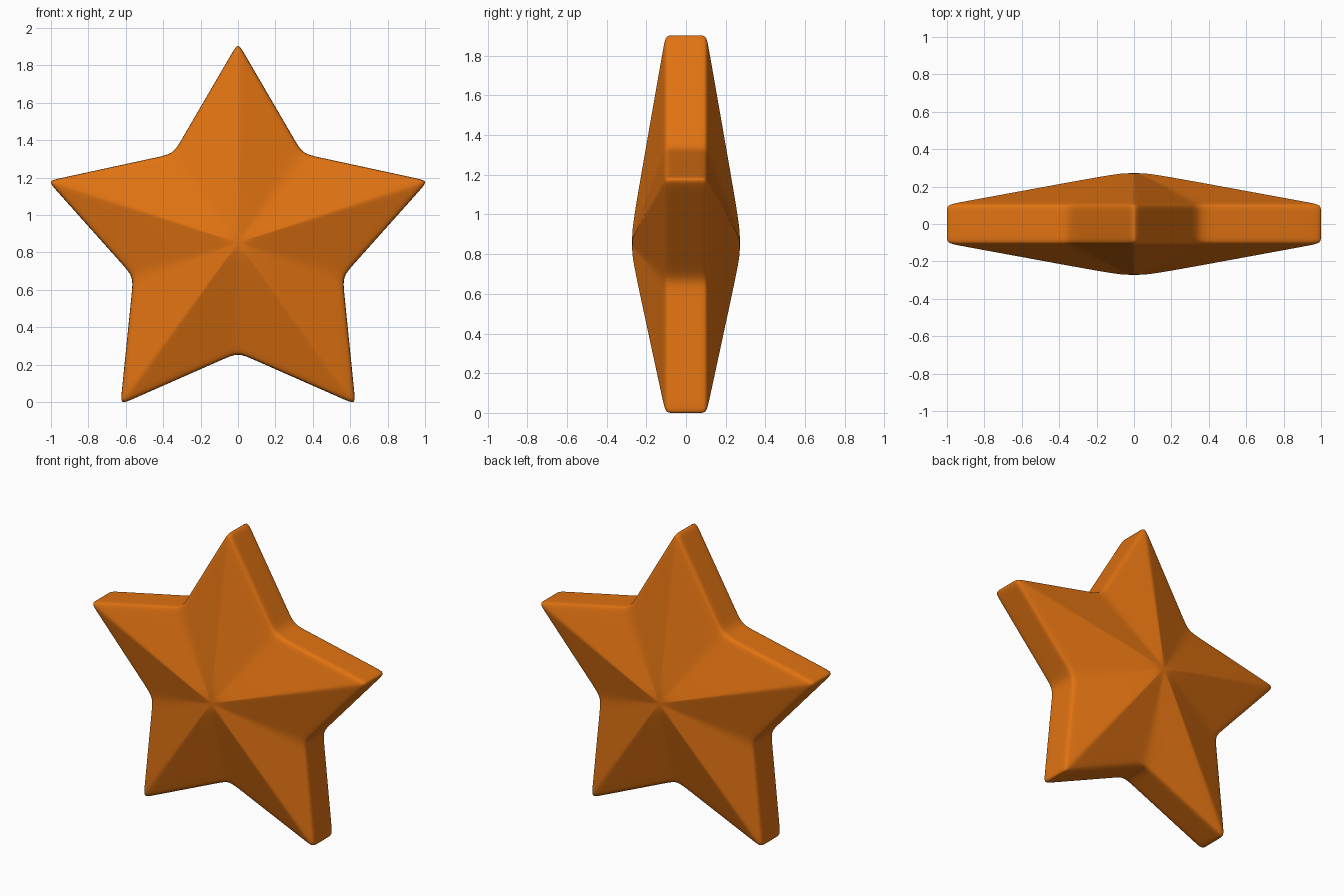
import bpy, bmesh, math
from mathutils import Vector

if "Cube" in bpy.data.objects:
    bpy.data.objects.remove(bpy.data.objects["Cube"])

TIP_R, VALLEY_R, CENTRE_Z = 1.069, 0.588, 0.852
RIM_Y, PEAK_Y = 0.103, 0.287

orange = bpy.data.materials.new("orange")
orange.diffuse_color = (0.75, 0.17, 0.006, 1)
orange.use_nodes = True
orange.node_tree.nodes["Principled BSDF"].inputs["Base Color"].default_value = orange.diffuse_color

# Star outline, with extra points beside each corner to keep the rounding tight
corners = []
for i in range(10):
    a = i * math.pi / 5
    r = VALLEY_R if i % 2 else TIP_R
    corners.append(Vector((r * math.sin(a), r * math.cos(a))))
outline = []
for i in range(10):
    p, q = corners[i], corners[(i + 1) % 10]
    fractions = (0, 0.09, 0.5, 0.88) if i % 2 == 0 else (0, 0.12, 0.5, 0.91)
    outline += [p.lerp(q, f) for f in fractions]

# Rings as (scale, depth): front face, rim wall, back face
face = [(0.05, 0.271), (0.12, 0.2645)]
face += [(t, PEAK_Y + (RIM_Y - PEAK_Y) * t) for t in (0.5, 0.94, 1.0)]
wall = [(1.0, 0.065)]
half = face + wall
profile = [(t, -y) for t, y in half] + [(t, y) for t, y in reversed(half)]

bm = bmesh.new()
rings = [[bm.verts.new((p.x * t, y, CENTRE_Z + p.y * t)) for p in outline]
         for t, y in profile]
n = len(outline)
for a, b in zip(rings, rings[1:]):
    for j in range(n):
        k = (j + 1) % n
        bm.faces.new((a[j], a[k], b[k], b[j]))

# Soft peaks on both sides
for ring, y in ((rings[0], -0.272), (rings[-1], 0.272)):
    peak = bm.verts.new((0, y, CENTRE_Z))
    for j in range(n):
        bm.faces.new((peak, ring[j], ring[(j + 1) % n]))
bmesh.ops.recalc_face_normals(bm, faces=bm.faces)
for f in bm.faces:
    f.smooth = True

mesh = bpy.data.meshes.new("star")
bm.to_mesh(mesh)
bm.free()
mesh.materials.append(orange)
star = bpy.data.objects.new("star", mesh)
bpy.context.collection.objects.link(star)
sub = star.modifiers.new("rounding", 'SUBSURF')
sub.levels = sub.render_levels = 2
